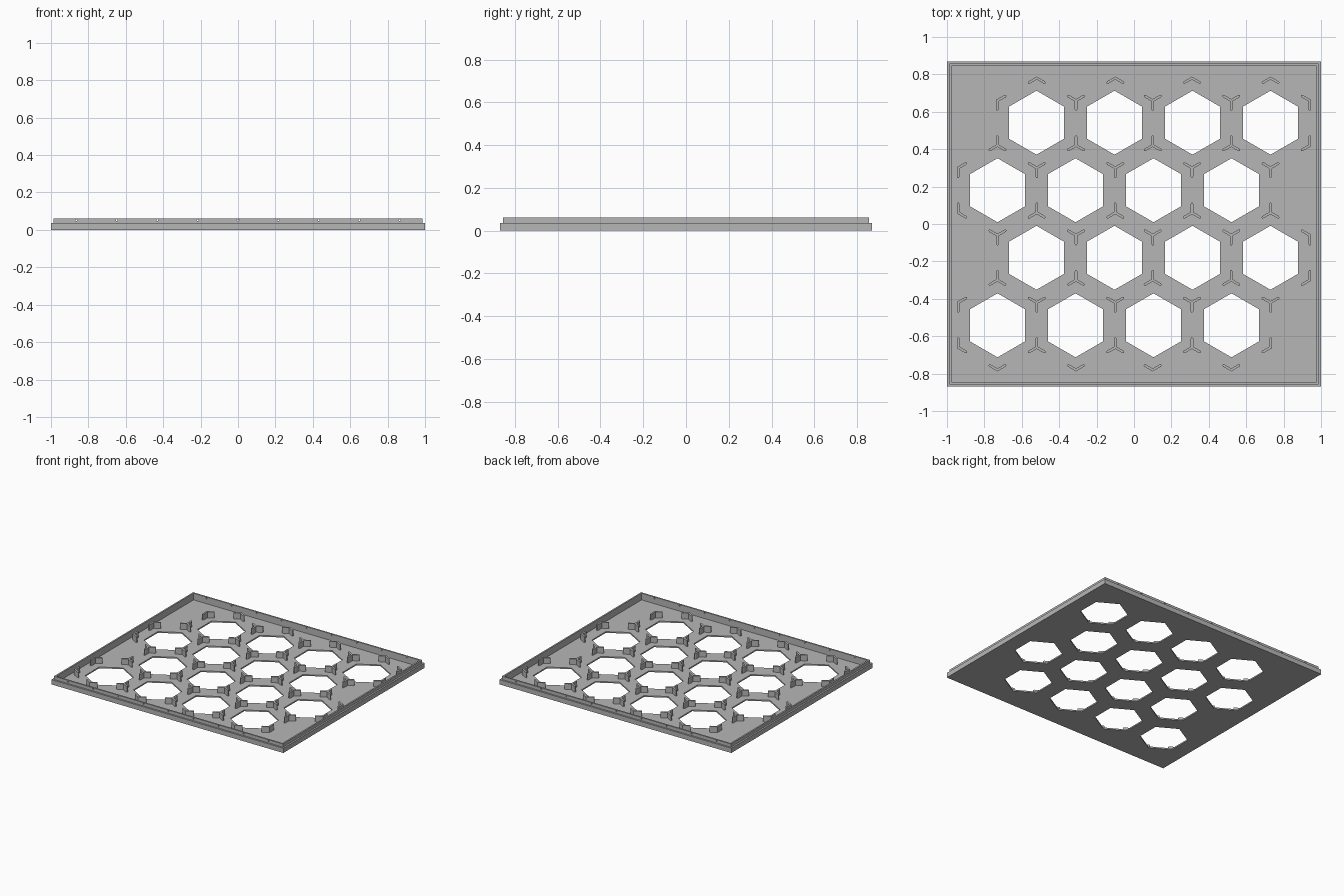
import bpy, bmesh
from math import cos, sin, pi, sqrt, radians
from mathutils import Matrix, Vector

if "Cube" in bpy.data.objects:
    bpy.data.objects.remove(bpy.data.objects["Cube"], do_unlink=True)

HALF_X, HALF_Y = 1.0, 0.87
FLOOR = 0.01
PITCH = 0.417                  # spacing of cells along a row
CELL_R = PITCH / sqrt(3)       # corner radius of a full cell
HOLE_R = 0.171                 # corner radius of the opening
CLIP_TOP = 0.055
ARM, HALF_T = 0.054, 0.007     # clip arm length and half thickness

grey = bpy.data.materials.new("plain grey")
grey.use_nodes = True
grey.diffuse_color = (0.47, 0.47, 0.47, 1)
grey.node_tree.nodes["Principled BSDF"].inputs["Base Color"].default_value = (0.47, 0.47, 0.47, 1)


def make_object(name, bm):
    bmesh.ops.recalc_face_normals(bm, faces=bm.faces[:])
    mesh = bpy.data.meshes.new(name)
    bm.to_mesh(mesh)
    bm.free()
    mesh.materials.append(grey)
    obj = bpy.data.objects.new(name, mesh)
    bpy.context.collection.objects.link(obj)
    return obj


def prism(bm, outline, z0, z1):
    low = [bm.verts.new((x, y, z0)) for x, y in outline]
    high = [bm.verts.new((x, y, z1)) for x, y in outline]
    bm.faces.new(low[::-1])
    bm.faces.new(high)
    n = len(outline)
    for i in range(n):
        j = (i + 1) % n
        bm.faces.new((low[i], low[j], high[j], high[i]))


# Cell centres: four staggered rows of four
centres = []
for row in range(4):
    shift = PITCH / 4 * (1 if row % 2 == 0 else -1)
    for col in range(4):
        centres.append(Vector(((col - 1.5) * PITCH + shift, (1.5 - row) * CELL_R * 1.5)))

# Tray: rectangular rings of a stepped rim profile (inset, height)
profile = [(0, 0), (0, 0.037), (0.013, 0.037), (0.013, 0.062), (0.025, 0.062), (0.025, FLOOR)]
bm = bmesh.new()
rings = []
for inset, z in profile:
    x, y = HALF_X - inset, HALF_Y - inset
    rings.append([bm.verts.new((sx * x, sy * y, z))
                  for sx, sy in ((-1, -1), (1, -1), (1, 1), (-1, 1))])
for a, b in zip(rings, rings[1:]):
    for i in range(4):
        j = (i + 1) % 4
        bm.faces.new((a[i], a[j], b[j], b[i]))
bm.faces.new(rings[0][::-1])
bm.faces.new(rings[-1])
tray = make_object("tray", bm)

# Cutter: hexagonal openings and small pin holes through front and back rims
bm = bmesh.new()
for c in centres:
    hexagon = [(c.x + HOLE_R * cos(pi / 6 + k * pi / 3), c.y + HOLE_R * sin(pi / 6 + k * pi / 3))
               for k in range(6)]
    prism(bm, hexagon, -0.05, 0.03)
for k in range(-4, 5):
    bmesh.ops.create_cone(bm, cap_ends=True, segments=12, radius1=0.005, radius2=0.005, depth=2,
                          matrix=Matrix.Translation((k * 0.216, 0, 0.052)) @ Matrix.Rotation(pi / 2, 4, "X"))
cutter = make_object("opening_cutter", bm)
cutter.hide_render = True
mod = tray.modifiers.new("openings", "BOOLEAN")
mod.operation = "DIFFERENCE"
mod.solver = "EXACT"
mod.object = cutter
bpy.context.view_layer.objects.active = tray
bpy.ops.object.modifier_apply(modifier=mod.name)
bpy.data.objects.remove(cutter, do_unlink=True)

# Collect, for each cell corner, the directions of the cell edges meeting there
corners = {}
for c in centres:
    for k in range(6):
        deg = 30 + 60 * k
        p = c + CELL_R * Vector((cos(radians(deg)), sin(radians(deg))))
        key = (round(p.x, 2), round(p.y, 2))
        match = next((q for q in corners if abs(q[0] - p.x) + abs(q[1] - p.y) < 0.03), key)
        corners.setdefault(match, set()).update({(deg + 120) % 360, (deg - 120) % 360})

# Clips: mitred two-armed and three-armed upright ribs with blunt tips
bm = bmesh.new()
for (px, py), angles in corners.items():
    order = sorted(angles)
    outline = []
    for i, deg in enumerate(order):
        a = radians(deg)
        along = Vector((cos(a), sin(a)))
        side = Vector((-sin(a), cos(a))) * HALF_T
        origin = Vector((px, py))
        outline += [origin + along * (ARM - HALF_T) - side,
                    origin + along * ARM - side * 0.4,
                    origin + along * ARM + side * 0.4,
                    origin + along * (ARM - HALF_T) + side]
        gap = (order[(i + 1) % len(order)] - deg) % 360
        mid = radians(deg + gap / 2)
        reach = HALF_T / sin(radians(gap / 2))
        outline.append(origin + Vector((cos(mid), sin(mid))) * reach)
    prism(bm, [(v.x, v.y) for v in outline], FLOOR - 0.002, CLIP_TOP)
make_object("corner_clips", bm)
